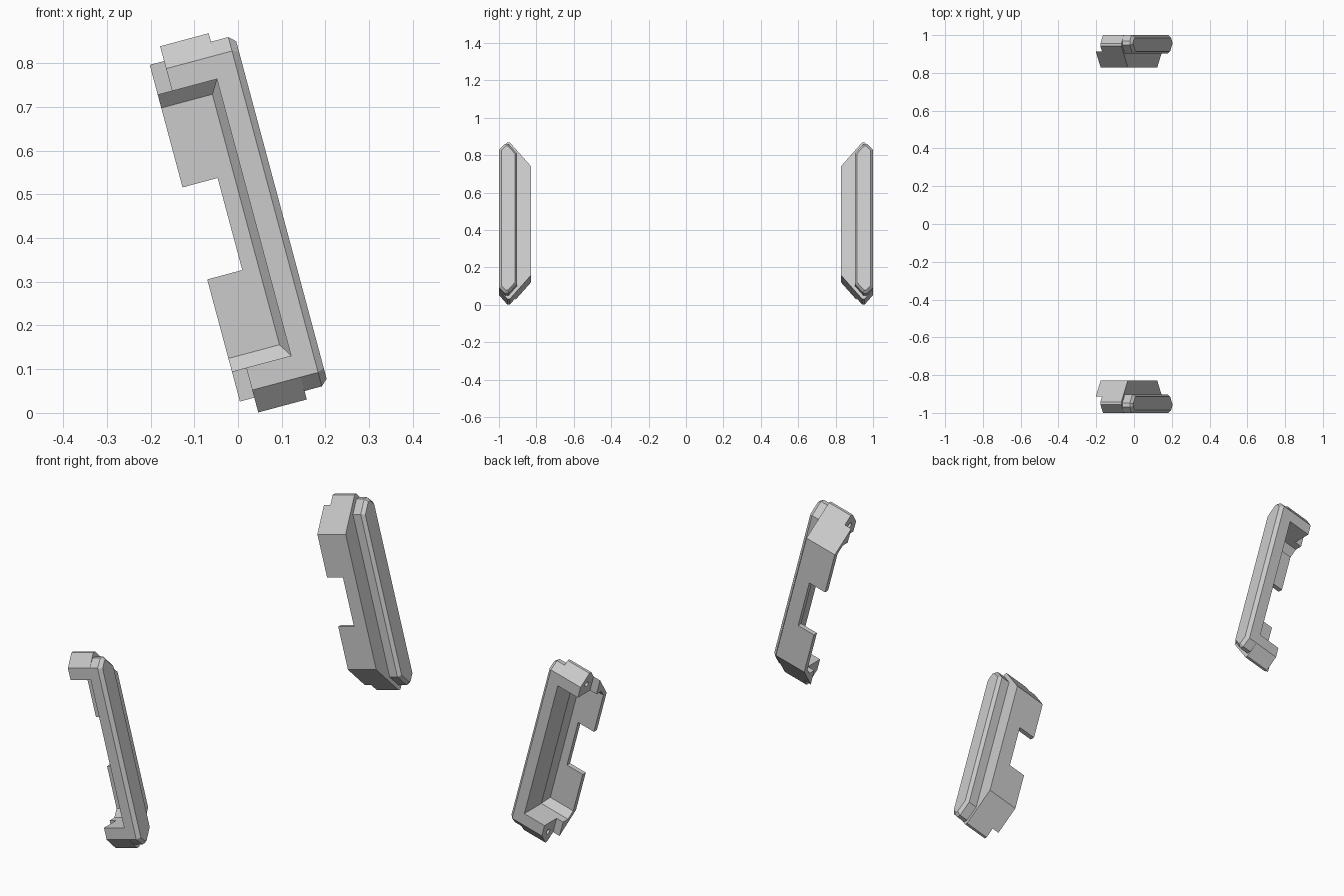
import bpy, bmesh, math

if "Cube" in bpy.data.objects:
    bpy.data.objects.remove(bpy.data.objects["Cube"])

TILT = math.radians(15)
CO, SI = math.cos(TILT), math.sin(TILT)
MID = 0.4225  # centre of each part along its tilted long axis


def place(y, u, v):
    # u runs up the tilted axis, v runs across it
    return (v * CO - u * SI, y, v * SI + u * CO)


def sym(half):
    # complete a (y, u) profile by reflecting its lower half
    return half + [(y, 2 * MID - u) for y, u in reversed(half)]


def loft(name, sections):
    # sections: list of (v, profile), all with equal point counts
    bm = bmesh.new()
    rings = [[bm.verts.new(place(y, u, v)) for y, u in prof] for v, prof in sections]
    n = len(rings[0])
    bm.faces.new(rings[0])
    bm.faces.new(rings[-1])
    for a, b in zip(rings, rings[1:]):
        for i in range(n):
            j = (i + 1) % n
            bm.faces.new((a[i], a[j], b[j], b[i]))
    bmesh.ops.recalc_face_normals(bm, faces=bm.faces[:])
    me = bpy.data.meshes.new(name)
    bm.to_mesh(me)
    bm.free()
    ob = bpy.data.objects.new(name, me)
    bpy.context.scene.collection.objects.link(ob)
    return ob


def block(name, y0, y1, u0, u1, v0, v1):
    p = [(y0, u0), (y1, u0), (y1, u1), (y0, u1)]
    return loft(name, [(v0, p), (v1, p)])


def cut(ob, cutter):
    m = ob.modifiers.new("cut", 'BOOLEAN')
    m.operation = 'DIFFERENCE'
    m.solver = 'EXACT'
    m.object = cutter
    cutter.hide_render = True
    cutter.hide_set(True)


def mirror_y(ob):
    m = ob.modifiers.new("other_side", 'MIRROR')
    m.use_axis = (False, True, False)
    m.use_mirror_merge = False


# Housing: long six-sided channel body
hexa = sym([(1.0, 0.042), (0.955, -0.011), (0.942, -0.011), (0.828, 0.122)])
housing = loft("housing", [(0.011, hexa), (0.16, hexa)])

# Rebate along the rear of the outer half
cut(housing, block("rebate_cutter", 0.912, 1.2, -0.2, 1.1, -0.2, 0.045))

# Cavity open to the outer side and the rear, with sloped inner edges
floor = sym([(1.2, 0.095), (0.877, 0.095), (0.85, 0.126)])
lip = sym([(1.2, 0.095), (0.8771, 0.095), (0.877, 0.0955)])
cut(housing, loft("cavity_cutter", [(-0.2, floor), (0.132, floor), (0.151, lip)]))

# Notch through the inner wall
cut(housing, block("notch_cutter", 0.7, 0.9, 0.313, 0.531, -0.2, 0.094))

# Screw holes in the end lugs
for k, u in enumerate((0.045, 2 * MID - 0.045)):
    ring = [(0.955 + 0.012 * math.cos(a), u + 0.012 * math.sin(a))
            for a in (i * math.tau / 12 for i in range(12))]
    cut(housing, loft("screw_hole_cutter_%d" % k, [(0.0, ring), (0.09, ring)]))
mirror_y(housing)

# Raised front strip with a bevelled face
base = sym([(1.0, 0.042), (0.968, 0.009), (0.948, 0.009), (0.903, 0.062)])
face = sym([(0.986, 0.048), (0.964, 0.023), (0.952, 0.023), (0.914, 0.067)])
strip = loft("front_strip", [(0.16, base), (0.201, base), (0.216, face)])
mirror_y(strip)
